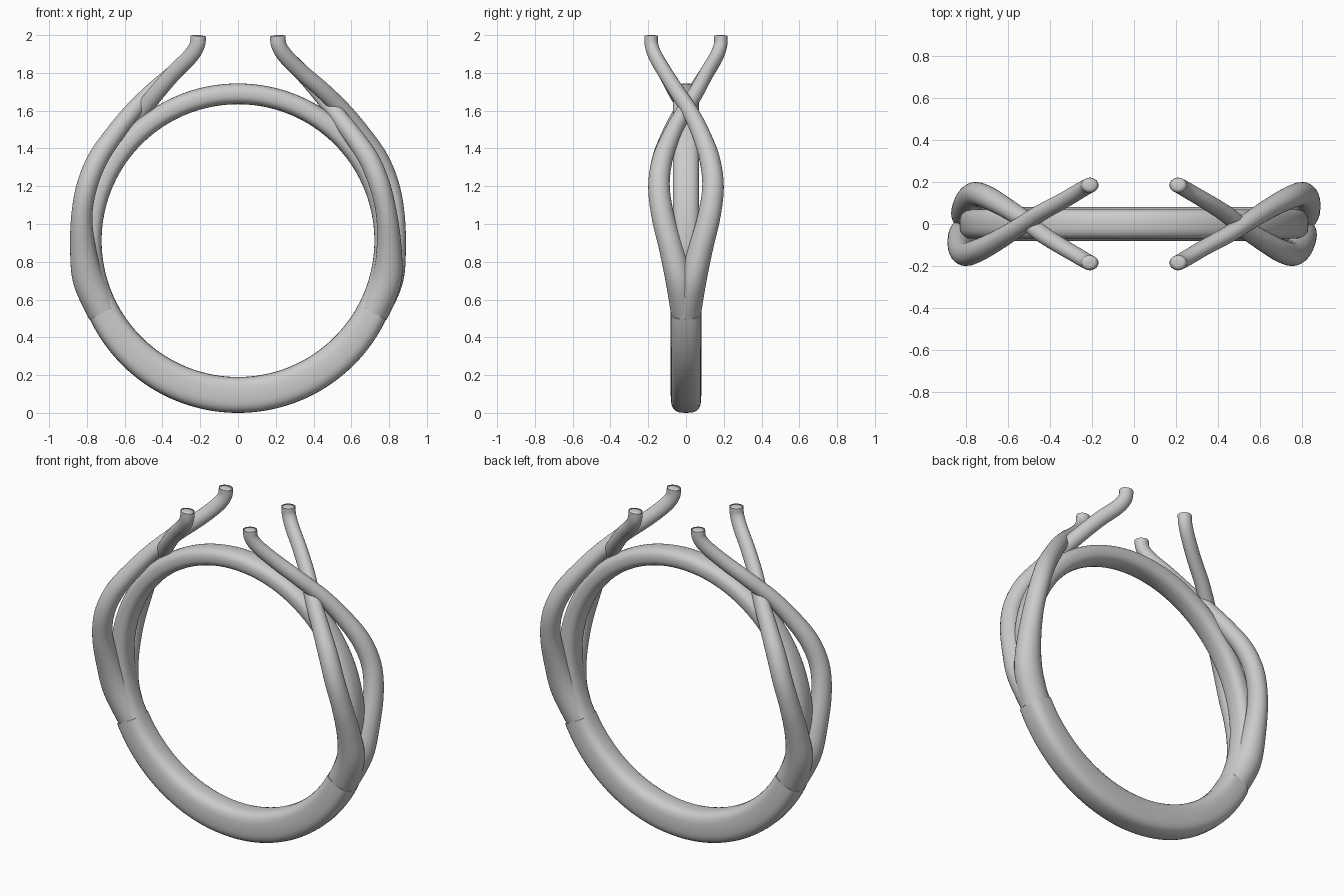
import bpy, bmesh, math
from mathutils import Vector

if "Cube" in bpy.data.objects:
    bpy.data.objects.remove(bpy.data.objects["Cube"])

CZ, RI = 0.912, 0.722   # finger hole centre height and radius


def smooth_path(ctrl, steps):
    """Catmull-Rom through tuples of (x, y, z, radial half, side half)."""
    out = []
    n = len(ctrl)
    ext = lambda i: ctrl[max(0, min(n - 1, i))]
    for i in range(n - 1):
        p = [ext(i + k) for k in (-1, 0, 1, 2)]
        for s in range(steps):
            t = s / steps
            out.append(tuple(
                0.5 * (2 * b + (c - a) * t + (2 * a - 5 * b + 4 * c - d) * t * t
                       + (3 * b - a - 3 * c + d) * t ** 3)
                for a, b, c, d in zip(*p)))
    out.append(ctrl[-1])
    return out


def sweep(name, pts, power=2.0, sides=28, round_tip=False):
    """Skin superellipse sections along a path lying mostly in the XZ plane."""
    bm = bmesh.new()
    secs = []
    for i, p in enumerate(pts):
        t = (Vector(pts[min(i + 1, len(pts) - 1)][:3]) - Vector(pts[max(i - 1, 0)][:3])).normalized()
        n = Vector((0, 1, 0)).cross(t).normalized()
        secs.append((Vector(p[:3]), t, n, t.cross(n), p[3], p[4]))
    if round_tip:
        c, t, n, b, ra, rb = secs.pop()
        e = 0.022
        for k in range(5):
            w = k / 4 * math.pi / 2
            off = e * (1 - math.cos(w))
            secs.append((c - t * e * (1 - math.sin(w)), t, n, b, ra - off, rb - off))
    rings = []
    for c, t, n, b, ra, rb in secs:
        ring = []
        for k in range(sides):
            w = 2 * math.pi * k / sides
            u, v = math.cos(w), math.sin(w)
            u = math.copysign(abs(u) ** (2 / power), u)
            v = math.copysign(abs(v) ** (2 / power), v)
            ring.append(bm.verts.new(c + n * ra * u + b * rb * v))
        rings.append(ring)
    for r0, r1 in zip(rings, rings[1:]):
        for k in range(sides):
            j = (k + 1) % sides
            bm.faces.new((r0[k], r0[j], r1[j], r1[k]))
    bm.faces.new(rings[0])
    bm.faces.new(rings[-1])
    bmesh.ops.recalc_face_normals(bm, faces=bm.faces)
    me = bpy.data.meshes.new(name)
    bm.to_mesh(me)
    bm.free()
    ob = bpy.data.objects.new(name, me)
    bpy.context.collection.objects.link(ob)
    bpy.ops.object.select_all(action='DESELECT')
    ob.select_set(True)
    bpy.context.view_layer.objects.active = ob
    bpy.ops.object.shade_smooth_by_angle(angle=math.radians(40))
    return ob


def arc(a0, a1, half, side, n):
    """Arc hugging the finger hole; half(angle) is the radial half thickness."""
    pts = []
    for i in range(n + 1):
        a = math.radians(a0 + (a1 - a0) * i / n)
        h = half(a)
        r = RI + h
        pts.append((r * math.cos(a), 0, CZ + r * math.sin(a), h, side))
    return pts


# lower shank, thickest at the bottom
sweep("shank", arc(-152, -28, lambda a: 0.083 + 0.012 * max(0, (-math.sin(a) - 0.47) / 0.53), 0.081, 64),
      power=3.0)

# slim inner band over the top
sweep("inner_band", arc(-30, 210, lambda a: 0.055, 0.07, 110), power=2.5)

# tips shared by both strands
tip = [(0.34, -0.11, 1.80, 0.043, 0.038), (0.255, -0.16, 1.885, 0.042, 0.037),
       (0.217, -0.182, 1.945, 0.041, 0.036), (0.21, -0.185, 2.0, 0.041, 0.036)]
# strand passing over at the crossing
outer = [(0.712, 0.0, 0.532, 0.084, 0.08), (0.79, 0.035, 0.70, 0.083, 0.073),
         (0.82, 0.075, 0.86, 0.069, 0.065), (0.827, 0.122, 1.04, 0.056, 0.06),
         (0.80, 0.143, 1.20, 0.055, 0.057), (0.742, 0.125, 1.345, 0.054, 0.054),
         (0.655, 0.08, 1.475, 0.05, 0.048), (0.56, 0.022, 1.595, 0.046, 0.043),
         (0.45, -0.05, 1.705, 0.044, 0.04)] + tip
# strand passing under at the crossing
inner = [(0.712, 0.0, 0.532, 0.083, 0.08), (0.785, -0.035, 0.70, 0.08, 0.073),
         (0.80, -0.075, 0.86, 0.067, 0.065), (0.788, -0.122, 1.04, 0.056, 0.06),
         (0.752, -0.143, 1.20, 0.055, 0.057), (0.695, -0.125, 1.34, 0.054, 0.054),
         (0.615, -0.08, 1.46, 0.05, 0.048), (0.525, -0.022, 1.575, 0.046, 0.043),
         (0.435, 0.05, 1.69, 0.044, 0.04)] + [(x, -y, z, a, b) for x, y, z, a, b in tip]

# right pair, then the left pair turned half a revolution about z
for label, s in (("right", 1), ("left", -1)):
    for kind, path in (("over", outer), ("under", inner)):
        ob = sweep(f"{label}_{kind}_prong", smooth_path(path, 8), round_tip=True)
        if s < 0:
            ob.rotation_euler.z = math.pi
